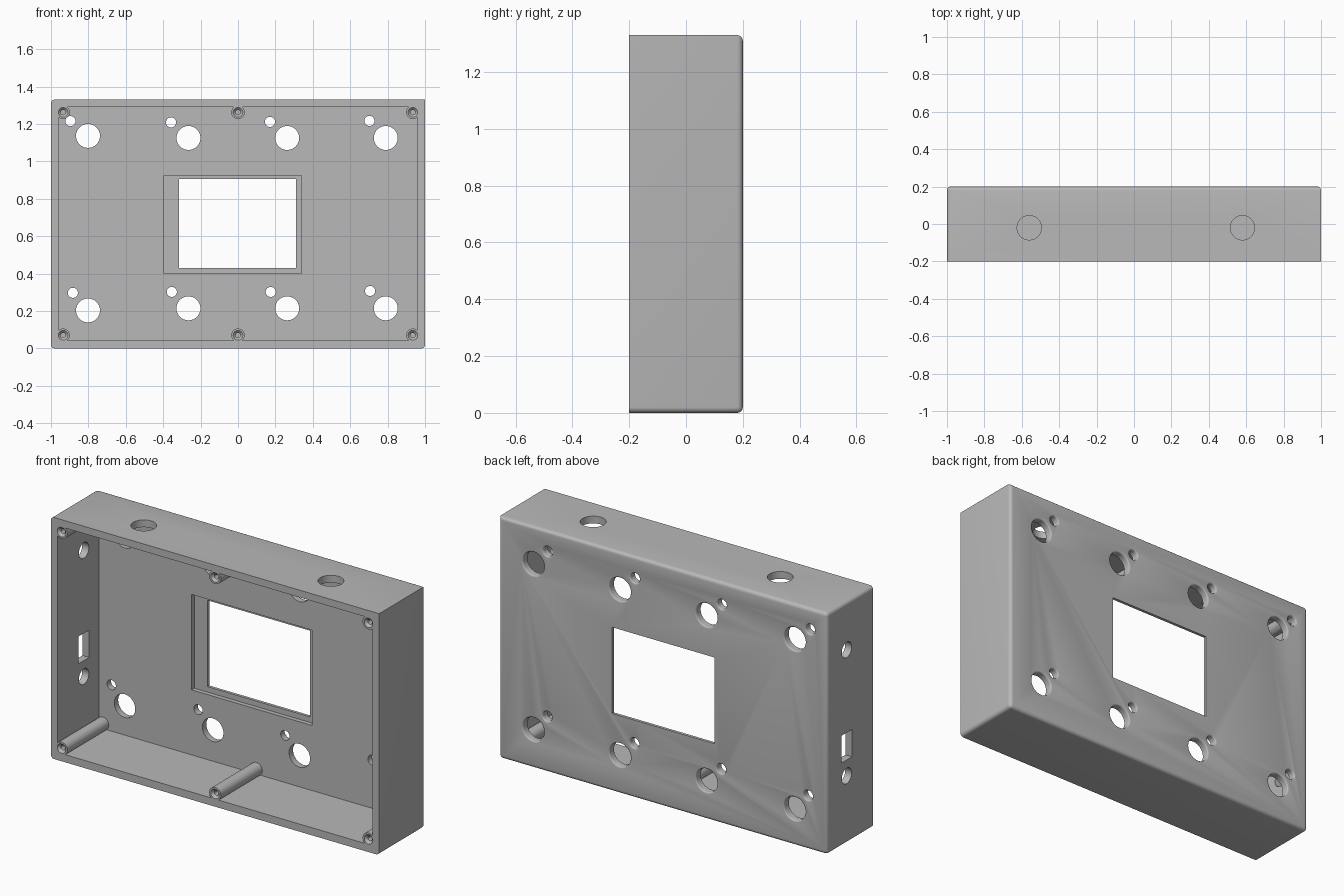
import bpy, bmesh, math
from mathutils import Matrix, Vector

if "Cube" in bpy.data.objects:
    bpy.data.objects.remove(bpy.data.objects["Cube"], do_unlink=True)

H = 1.33          # case height
BACK = 0.2        # outer back plane
INNER = 0.16      # inside of the back wall

grey = bpy.data.materials.new("plain grey")
grey.use_nodes = True
grey.diffuse_color = (0.48, 0.48, 0.48, 1)
grey.node_tree.nodes["Principled BSDF"].inputs["Base Color"].default_value = (0.48, 0.48, 0.48, 1)


def add_box(bm, x, y, z):
    """Box from (min, max) pairs."""
    lo, hi = Vector((x[0], y[0], z[0])), Vector((x[1], y[1], z[1]))
    m = Matrix.Translation((lo + hi) / 2) @ Matrix.Diagonal((*(hi - lo), 1))
    return bmesh.ops.create_cube(bm, size=1, matrix=m)["verts"]


def add_lathe(bm, profile, x, z, n=40):
    """Turned solid along y from (radius, y) points."""
    rings = []
    for r, y in profile:
        rings.append([bm.verts.new((x + r * math.cos(math.tau * i / n), y,
                                    z + r * math.sin(math.tau * i / n))) for i in range(n)])
    faces = [bm.faces.new(rings[0]), bm.faces.new(rings[-1][::-1])]
    for a, b in zip(rings, rings[1:]):
        for i in range(n):
            j = (i + 1) % n
            faces.append(bm.faces.new((a[i], b[i], b[j], a[j])))
    bmesh.ops.recalc_face_normals(bm, faces=faces)


def add_cylinder(bm, centre, r, depth, axis):
    rot = Vector((0, 0, 1)).rotation_difference(Vector(axis)).to_matrix().to_4x4()
    bmesh.ops.create_cone(bm, cap_ends=True, segments=40, radius1=r, radius2=r,
                          depth=depth, matrix=Matrix.Translation(centre) @ rot)


def finish(bm, name):
    me = bpy.data.meshes.new(name)
    bm.to_mesh(me)
    bm.free()
    me.materials.append(grey)
    ob = bpy.data.objects.new(name, me)
    bpy.context.collection.objects.link(ob)
    return ob


def cut(ob, cutter):
    """Subtract the cutter, then discard it."""
    mod = ob.modifiers.new("cut", 'BOOLEAN')
    mod.operation, mod.solver, mod.object = 'DIFFERENCE', 'EXACT', cutter
    bpy.context.view_layer.objects.active = ob
    bpy.ops.object.modifier_apply(modifier=mod.name)
    bpy.data.objects.remove(cutter, do_unlink=True)


# Outer case: rounded back rim and three rounded long corners
bm = bmesh.new()
add_box(bm, (-1, 1), (-BACK, BACK), (0, H))


def is_rounded(e):
    a, b = (v.co for v in e.verts)
    if min(a.y, b.y) > 0:
        return True
    along_y = abs(a.y - b.y) > 0.1
    return along_y and not (a.x > 0 and a.z > 1)


bmesh.ops.bevel(bm, geom=[e for e in bm.edges if is_rounded(e)], offset=0.02,
                segments=5, profile=0.5, affect='EDGES')
case = finish(bm, "enclosure_case")

# Cavity, leaving six screw posts standing
posts = [(x, z) for x in (-0.935, 0, 0.935) for z in (0.07, 1.262)]
bm = bmesh.new()
add_box(bm, (-0.96, 0.96), (-0.3, INNER), (0.042, 1.29))
cavity = finish(bm, "cavity_cutter")
bm = bmesh.new()
for x, z in posts:
    add_lathe(bm, [(0.036, -0.35), (0.036, 0.18)], x, z)
cut(cavity, finish(bm, "post_shapes"))
cut(case, cavity)

# Display recess on the inside of the back wall
bm = bmesh.new()
add_box(bm, (-0.395, 0.34), (0.1, 0.184), (0.40, 0.925))
cut(case, finish(bm, "recess_cutter"))

# All through openings
bm = bmesh.new()
add_box(bm, (-0.315, 0.31), (0.17, 0.3), (0.43, 0.905))         # display window


def panel_hole(x, z, r, f=0.008):
    arc = [(r + f - f * math.cos(t), BACK - f + f * math.sin(t))
           for t in (math.pi / 2 * i / 4 for i in range(5))]
    add_lathe(bm, [(r, 0.14)] + arc + [(r + f, 0.25)], x, z)


big = [(-0.802, 1.136), (-0.265, 1.125), (0.263, 1.125), (0.79, 1.125),
       (-0.802, 0.203), (-0.265, 0.214), (0.263, 0.214), (0.79, 0.214)]
small = [(-0.896, 1.215), (-0.358, 1.208), (0.171, 1.211), (0.703, 1.216),
         (-0.883, 0.297), (-0.354, 0.302), (0.175, 0.302), (0.706, 0.307)]
for x, z in big:
    panel_hole(x, z, 0.064)
for x, z in small:
    panel_hole(x, z, 0.027)

for x in (-0.56, 0.58):                                         # top jacks
    add_cylinder(bm, (x, -0.02, H), 0.065, 0.15, (0, 0, 1))
for z in (1.066, 0.372):                                        # side jacks
    add_cylinder(bm, (-1, 0.03, z), 0.043, 0.15, (1, 0, 0))
add_box(bm, (-1.1, -0.92), (-0.015, 0.075), (0.46, 0.61))       # side port

for x, z in posts:                                              # countersunk screw holes
    add_lathe(bm, [(0.026, -0.25), (0.026, -0.2), (0.013, -0.187), (0.013, 0.0)], x, z, 24)
cut(case, finish(bm, "opening_cutter"))

# Smooth rounded areas, crisp edges elsewhere
bpy.ops.object.select_all(action='DESELECT')
case.select_set(True)
bpy.context.view_layer.objects.active = case
bpy.ops.object.shade_smooth_by_angle(angle=math.radians(30))
